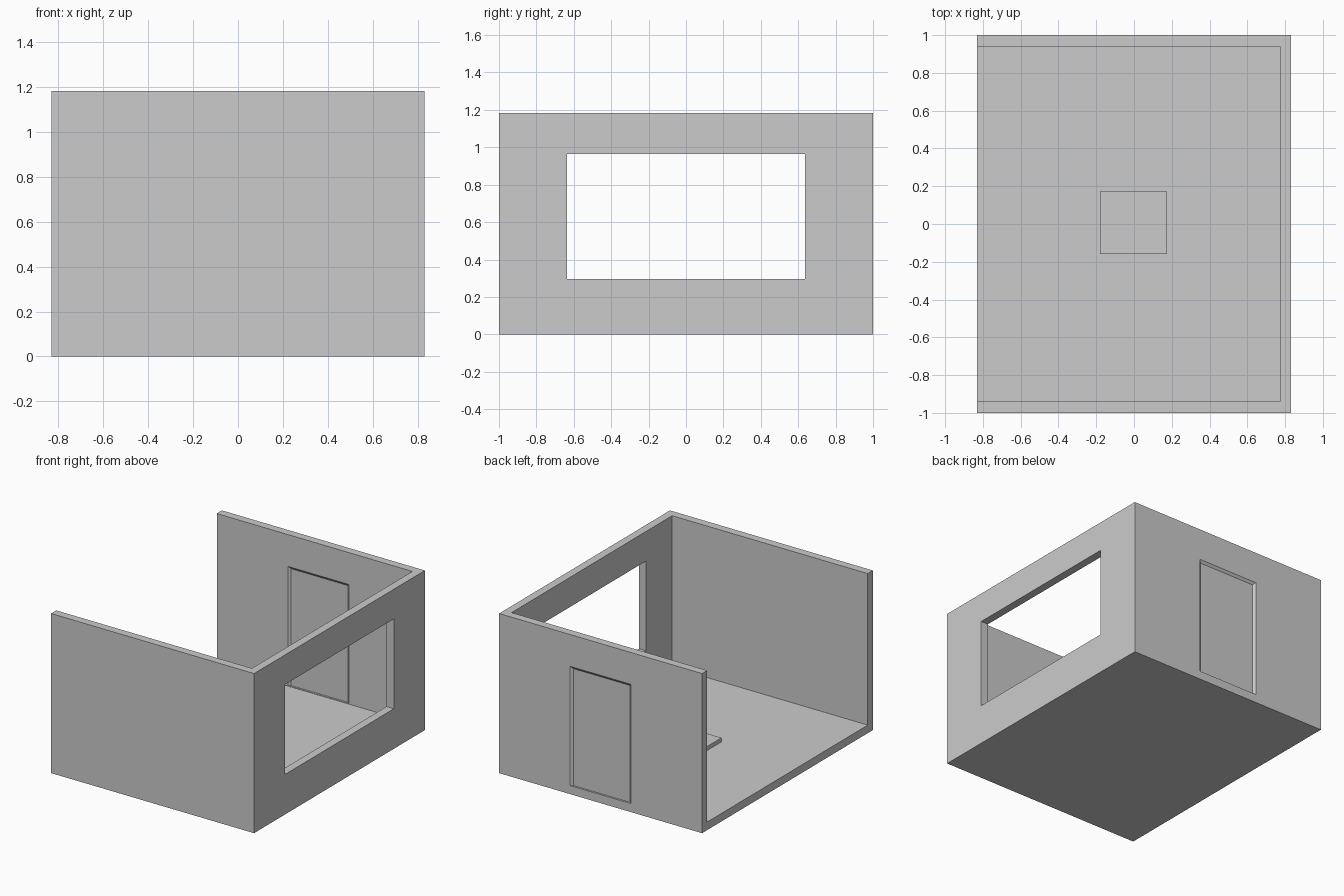
import bpy, bmesh

if "Cube" in bpy.data.objects:
    bpy.data.objects.remove(bpy.data.objects["Cube"])

HX, HY, H, T = 0.832, 1.0, 1.183, 0.06   # half width, half depth, height, wall thickness


def make_object(name, bm):
    bmesh.ops.recalc_face_normals(bm, faces=bm.faces)
    mesh = bpy.data.meshes.new(name)
    bm.to_mesh(mesh)
    bm.free()
    obj = bpy.data.objects.new(name, mesh)
    bpy.context.collection.objects.link(obj)
    return obj


def box(name, x0, x1, y0, y1, z0, z1):
    bm = bmesh.new()
    bmesh.ops.create_cube(bm, size=1)
    for v in bm.verts:
        v.co = ((x1 if v.co.x > 0 else x0),
                (y1 if v.co.y > 0 else y0),
                (z1 if v.co.z > 0 else z0))
    return make_object(name, bm)


def door_recess(name, face_y, side):
    # Tapered block: wide end outside the wall, narrow end inside it
    depth, taper, bottom, top = 0.014, 0.018, T + 0.003, 0.947
    bm = bmesh.new()
    rings = []
    for s in (1, -1):
        w, y = 0.25 + s * taper, face_y + side * s * depth
        zt = top + s * taper
        rings.append([bm.verts.new((x, y, z)) for x, z in
                      ((-w, bottom), (w, bottom), (w, zt), (-w, zt))])
    a, b = rings
    bm.faces.new(a)
    bm.faces.new(b[::-1])
    for i in range(4):
        j = (i + 1) % 4
        bm.faces.new((a[i], b[i], b[j], a[j]))
    return make_object(name, bm)


def cut(target, cutter):
    mod = target.modifiers.new(cutter.name, 'BOOLEAN')
    mod.operation = 'DIFFERENCE'
    mod.solver = 'EXACT'
    mod.object = cutter
    cutter.hide_render = True
    cutter.hide_viewport = True
    cutter.display_type = 'WIRE'


# Room shell: floor with three walls, open on the left and the top
room = box("room_shell", -HX, HX, -HY, HY, 0, H)
cut(room, box("interior_cutter", -HX - 0.2, HX - T, -HY + T, HY - T, T, H + 0.2))

# Window opening in the right wall
cut(room, box("window_cutter", HX - 0.2, HX + 0.2, -0.637, 0.637, 0.297, 0.963))

# Shallow door recess on both faces of the back wall
cut(room, door_recess("outer_door_cutter", HY, 1))
cut(room, door_recess("inner_door_cutter", HY - T, -1))

# Low slab in the middle of the floor
box("floor_slab", -0.18, 0.176, -0.159, 0.171, T, T + 0.03)
